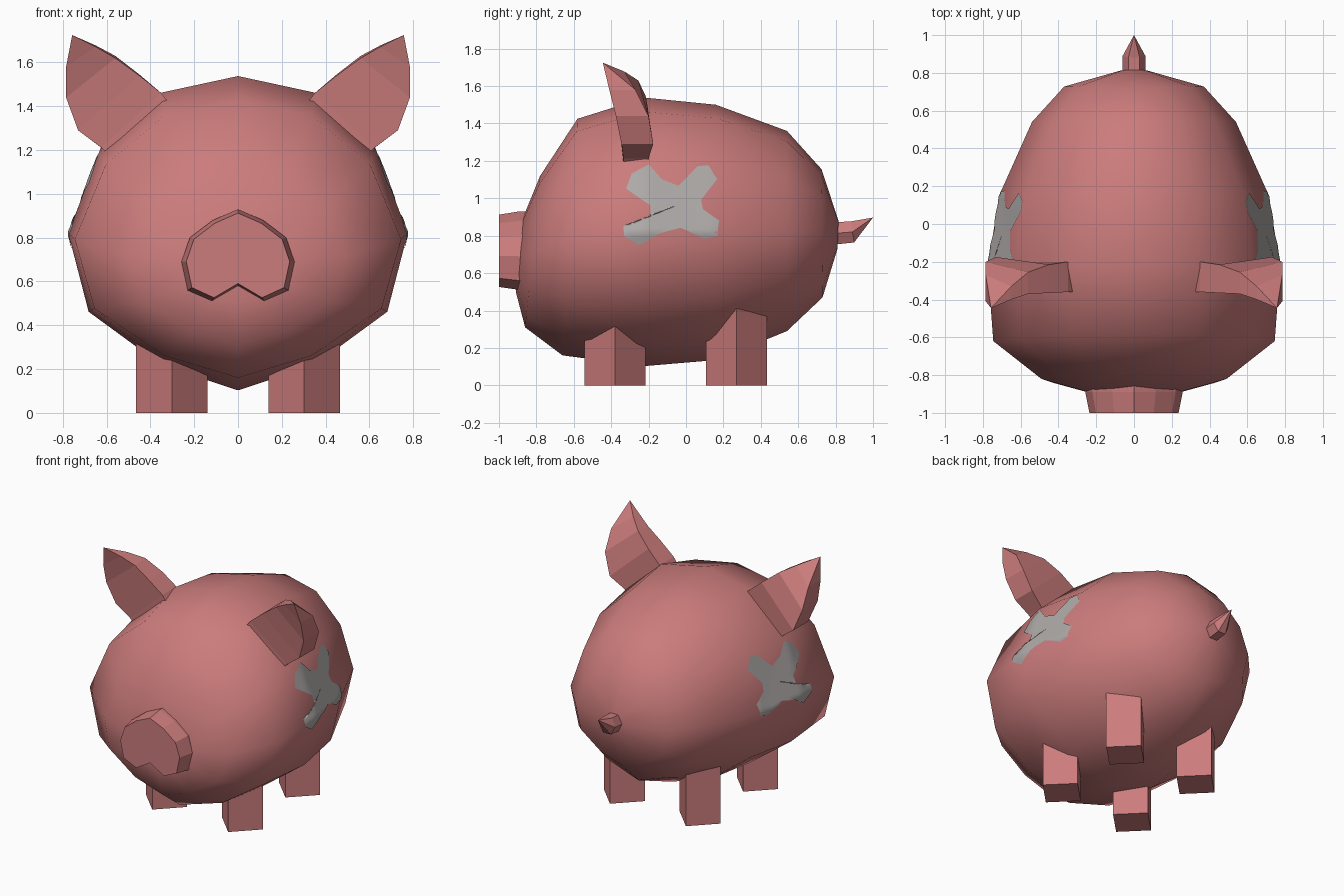
import bpy, bmesh, math
from mathutils import Vector
from mathutils.bvhtree import BVHTree

if "Cube" in bpy.data.objects:
    bpy.data.objects.remove(bpy.data.objects["Cube"])


def material(name, rgb):
    m = bpy.data.materials.new(name)
    m.diffuse_color = (*rgb, 1)
    m.use_nodes = True
    m.node_tree.nodes["Principled BSDF"].inputs["Base Color"].default_value = m.diffuse_color
    return m


pink = material("pink", (0.60, 0.20, 0.20))
grey = material("patch grey", (0.42, 0.40, 0.39))


def make(name, bm, mat, smooth=False):
    bmesh.ops.recalc_face_normals(bm, faces=bm.faces)
    me = bpy.data.meshes.new(name)
    bm.to_mesh(me)
    bm.free()
    me.materials.append(mat)
    for p in me.polygons:
        p.use_smooth = smooth
    ob = bpy.data.objects.new(name, me)
    bpy.context.collection.objects.link(ob)
    return ob


def loft(rings, tip=None):
    """Bridge equal-length rings; cap the ends, or close the last on a tip."""
    bm = bmesh.new()
    vs = [[bm.verts.new(p) for p in r] for r in rings]
    n = len(vs[0])
    for a, b in zip(vs, vs[1:]):
        for i in range(n):
            j = (i + 1) % n
            bm.faces.new((a[i], a[j], b[j], b[i]))
    bm.faces.new(vs[0])
    if tip:
        t = bm.verts.new(tip)
        for i in range(n):
            bm.faces.new((vs[-1][i], vs[-1][(i + 1) % n], t))
    else:
        bm.faces.new(vs[-1])
    return bm


# Body: 12-sided rings along y (y top, y bottom, half width, top z, bottom z)
half = [(0, 1), (.45, .895), (.81, .54), (1, 0), (.88, -.5), (.45, -.84), (0, -1)]
section = half + [(-x, z) for x, z in half[5:0:-1]]
stations = [(-.87, -.91, .24, .90, .50), (-.78, -.86, .49, 1.12, .31),
            (-.58, -.66, .745, 1.425, .16), (-.22, -.22, .775, 1.538, .103),
            (.16, .16, .71, 1.50, .135), (.54, .54, .54, 1.36, .29),
            (.725, .73, .37, 1.155, .47), (.815, .81, .07, .88, .73)]
rings = [[(w * x, (yt + yb) / 2 + (yt - yb) / 2 * z, (zt + zb) / 2 + (zt - zb) / 2 * z)
          for x, z in section] for yt, yb, w, zt, zb in stations]
bm = loft(rings)
bmesh.ops.recalc_face_normals(bm, faces=bm.faces)
bmesh.ops.triangulate(bm, faces=bm.faces)
surface = BVHTree.FromBMesh(bm)
make("body", bm, pink, smooth=True)

# Snout: heart-like outline, slightly tapered towards the front
h = [(0, .93), (.115, .88), (.22, .80), (.258, .69), (.23, .56), (.12, .51), (0, .58)]
outline = h + [(-x, z) for x, z in h[5:0:-1]]
front = [(x * .915, .71 + (z - .71) * .92) for x, z in outline]
make("snout", loft([[(x, y, z) for x, z in ring]
                    for y, ring in ((-.82, outline), (-.89, outline), (-1, front))]), pink)

# Legs: square posts turned by 45 degrees
for label, y in (("front", -.38), ("back", .27)):
    for side, s in (("left", 1), ("right", -1)):
        foot = [(math.cos(a * math.pi / 2) * .163 + s * .302,
                 math.sin(a * math.pi / 2) * .163 + y) for a in range(4)]
        make(f"{label}_leg_{side}",
             loft([[(px, py, z) for px, py in foot] for z in (0, .42)]), pink)

# Tail: short hexagonal stub with an upturned point
hexa = [(math.cos(i * math.pi / 3), math.sin(i * math.pi / 3)) for i in range(6)]
make("tail", loft([[(.06 * x, .76, .81 + .07 * z) for x, z in hexa],
                   [(.06 * x, .89 - .01 * z, .82 + .065 * z) for x, z in hexa]],
                  tip=(0, 1, .897)), pink)

# Ears: four-sided sections (front in, front out, back out, back in) to a tip
ear = [[(.32, -.36, 1.42), (.59, -.335, 1.18), (.60, -.20, 1.18), (.32, -.20, 1.42)],
       [(.35, -.36, 1.46), (.625, -.335, 1.212), (.63, -.20, 1.215), (.35, -.20, 1.46)],
       [(.45, -.365, 1.54), (.73, -.345, 1.29), (.73, -.175, 1.29), (.45, -.215, 1.545)],
       [(.56, -.37, 1.62), (.785, -.375, 1.44), (.785, -.20, 1.44), (.56, -.255, 1.63)],
       [(.65, -.40, 1.672), (.785, -.41, 1.58), (.785, -.27, 1.58), (.65, -.33, 1.678)]]
for side, s in (("left", 1), ("right", -1)):
    make(f"ear_{side}", loft([[(s * x, y, z) for x, y, z in r] for r in ear],
                             tip=(s * .757, -.445, 1.725)), pink)

# Cross patches: star-shaped outline pressed onto both flanks
cross = [(-.04, 1.065), (.06, 1.17), (.12, 1.175), (.165, 1.10), (.08, .99), (.09, .94),
         (.175, .88), (.165, .80), (.10, .785), (-.03, .84), (-.15, .81), (-.25, .75),
         (-.33, .80), (-.335, .85), (-.19, .90), (-.19, .96), (-.32, 1.05),
         (-.29, 1.13), (-.20, 1.18), (-.13, 1.10)]
edge = []
for a, b in zip(cross, cross[1:] + cross[:1]):
    edge += [Vector(a).lerp(Vector(b), t / 3) for t in range(3)]
centre = Vector((-.05, .96))
for side, s in (("left", 1), ("right", -1)):
    bm = bmesh.new()

    def stick(p):
        hit, normal, _, _ = surface.ray_cast(Vector((s * 2, p.x, p.y)), Vector((-s, 0, 0)))
        return bm.verts.new(hit + normal * .005)

    n = len(edge)
    grid = [[stick(centre.lerp(p, k / 10)) for p in edge] for k in range(1, 11)]
    mid = stick(centre)
    for i in range(n):
        j = (i + 1) % n
        bm.faces.new((mid, grid[0][i], grid[0][j]))
        for a, b in zip(grid, grid[1:]):
            bm.faces.new((a[i], b[i], b[j], a[j]))
    ob = make(f"cross_patch_{side}", bm, grey, smooth=True)
    # make sure the patch faces outwards
    if sum(p.normal.x for p in ob.data.polygons) * s < 0:
        ob.data.flip_normals()
